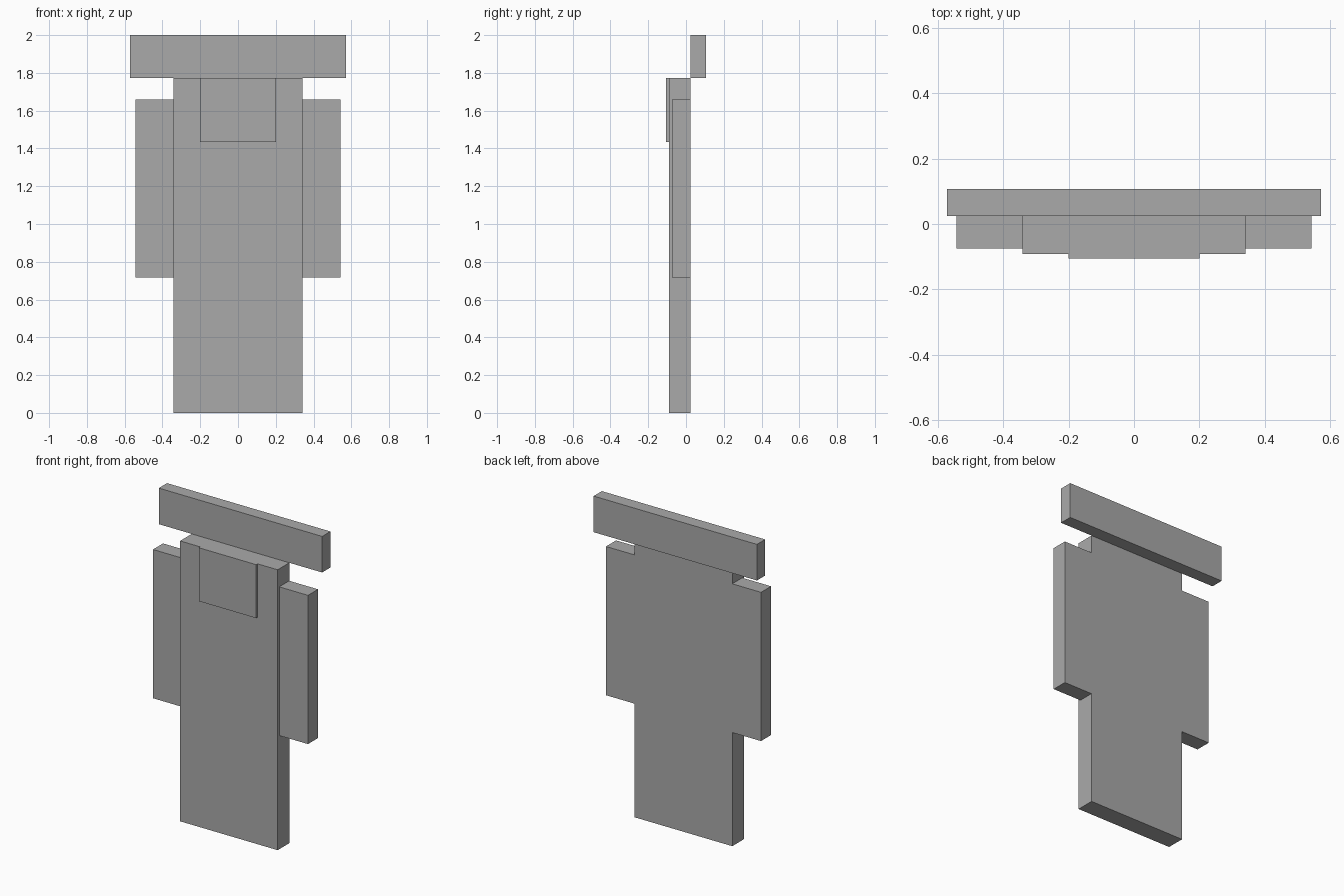
import bpy
from mathutils import Matrix, Vector
import bmesh

old = bpy.data.objects.get("Cube")
if old:
    bpy.data.objects.remove(old, do_unlink=True)

# Single plain grey
grey = bpy.data.materials.new("plain_grey")
grey.use_nodes = True
colour = (0.4, 0.4, 0.4, 1.0)
grey.diffuse_color = colour
grey.node_tree.nodes["Principled BSDF"].inputs["Base Color"].default_value = colour


def box(name, low, high):
    """Flat-faced block spanning two opposite corners."""
    low, high = Vector(low), Vector(high)
    bm = bmesh.new()
    bmesh.ops.create_cube(bm, size=1.0)
    bm.transform(Matrix.Translation((low + high) / 2) @ Matrix.Diagonal((*(high - low), 1)))
    mesh = bpy.data.meshes.new(name)
    bm.to_mesh(mesh)
    bm.free()
    mesh.materials.append(grey)
    obj = bpy.data.objects.new(name, mesh)
    bpy.context.collection.objects.link(obj)
    return obj


BACK = 0.025      # shared rear plane of the slabs
SHOULDER = 1.772  # top of the body, underside of the top bar

# Tall central slab
box("body_slab", (-0.341, -0.091, 0), (0.341, BACK, SHOULDER))

# Thin raised panel on the upper front
box("front_panel", (-0.2, -0.105, 1.434), (0.2, -0.091, SHOULDER))

# Side wings
for name, side in (("left_wing", 1), ("right_wing", -1)):
    inner, outer = sorted((side * 0.341, side * 0.542))
    box(name, (inner, -0.075, 0.718), (outer, BACK, 1.658))

# Wide bar set behind the top edge
box("top_bar", (-0.571, BACK, SHOULDER), (0.571, 0.107, 2.0))
